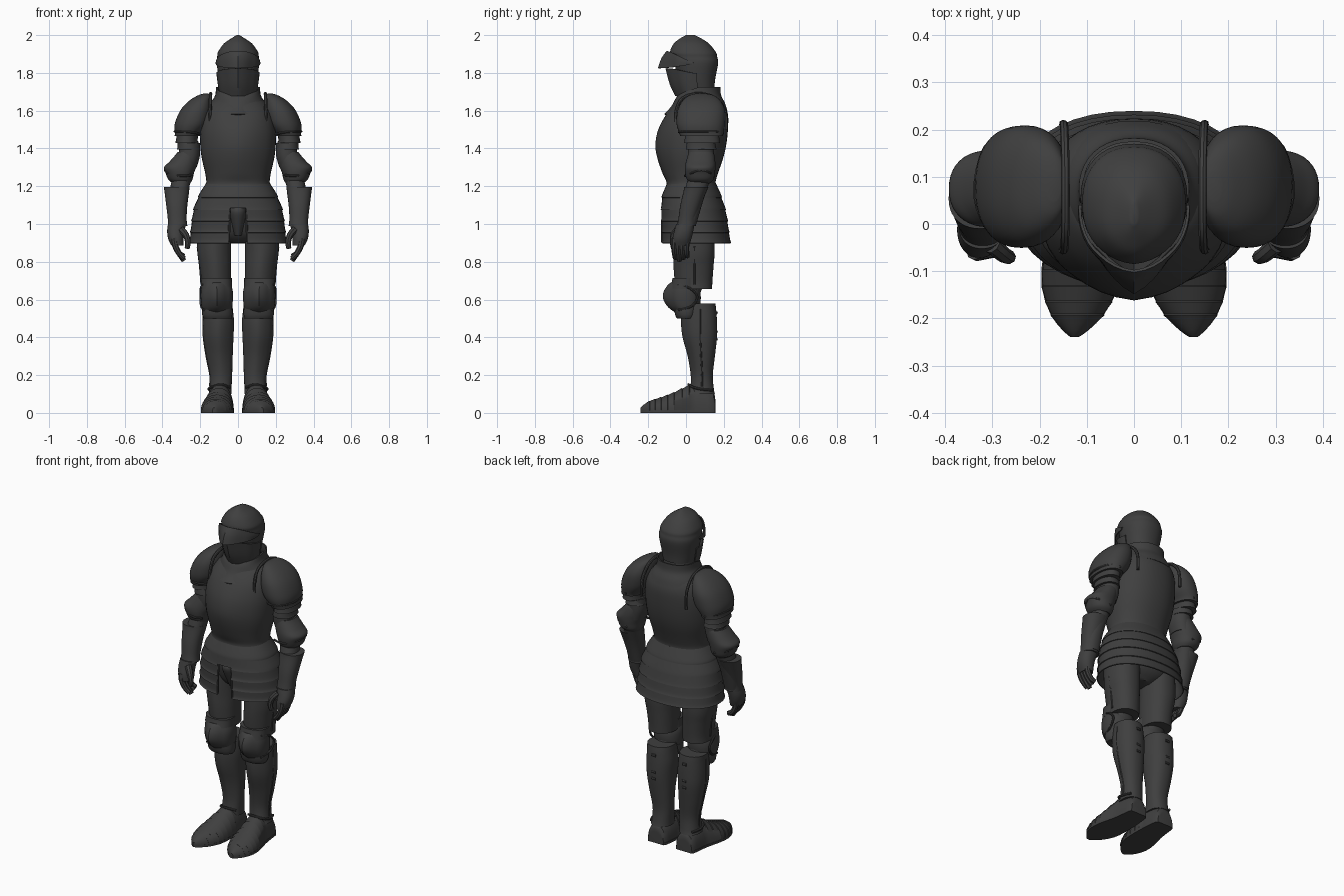
import bpy, bmesh, math

steel = bpy.data.materials.new("dark steel")
steel.diffuse_color = (0.05, 0.05, 0.05, 1)


def finish(ob, mirror=False, thick=0, angle=35):
    """Apply modifiers, assign material and shade."""
    bpy.ops.object.select_all(action='DESELECT')
    ob.select_set(True)
    bpy.context.view_layer.objects.active = ob
    bpy.ops.object.convert(target='MESH')
    ob = bpy.context.view_layer.objects.active
    if thick:
        m = ob.modifiers.new("thickness", 'SOLIDIFY')
        m.thickness, m.offset = thick, 0
    if mirror:
        ob.modifiers.new("mirror", 'MIRROR').use_mirror_merge = False
    bpy.ops.object.convert(target='MESH')
    ob = bpy.context.view_layer.objects.active
    ob.data.materials.clear()
    ob.data.materials.append(steel)
    bpy.ops.object.shade_smooth_by_angle(angle=math.radians(angle))
    return ob


def skin(name, loops, mirror=False, thick=0, cut=None):
    """Join point loops into a surface; capped unless it is a thin plate."""
    bm = bmesh.new()
    vs = [[bm.verts.new(p) for p in lp] for lp in loops]
    n = len(vs[0])
    for a, b in zip(vs, vs[1:]):
        for k in range(n):
            bm.faces.new((a[k], a[(k + 1) % n], b[(k + 1) % n], b[k]))
    if not thick:
        bm.faces.new(vs[0])
        bm.faces.new(vs[-1])
    bmesh.ops.recalc_face_normals(bm, faces=bm.faces)
    if cut:
        gone = [f for f in bm.faces if cut(f.calc_center_median())]
        bmesh.ops.delete(bm, geom=gone, context='FACES')
    me = bpy.data.meshes.new(name)
    bm.to_mesh(me)
    bm.free()
    ob = bpy.data.objects.new(name, me)
    bpy.context.collection.objects.link(ob)
    return finish(ob, mirror, thick)


def spline(keys, steps=4):
    """Catmull-Rom interpolation of key tuples."""
    out = []
    for i in range(len(keys) - 1):
        p0, p1, p2, p3 = (keys[max(i - 1, 0)], keys[i], keys[i + 1], keys[min(i + 2, len(keys) - 1)])
        for s in range(steps):
            t = s / steps
            out.append(tuple(b + .5 * t * (c - a + t * (2*a - 5*b + 4*c - d + t * (3*(b - c) + d - a)))
                             for a, b, c, d in zip(p0, p1, p2, p3)))
    return out + [tuple(keys[-1])]


def ring(z, cx, rx, yf, yb, keel=0, tilt=0, n=40, e=.9):
    """Horizontal rounded section with optional front crease and front lift."""
    pts, yc, ry = [], (yf + keel + yb) / 2, (yb - yf - keel) / 2
    for k in range(n):
        c, s = math.cos(2 * math.pi * k / n), math.sin(2 * math.pi * k / n)
        x = cx + rx * math.copysign(abs(c) ** e, c)
        y = yc + ry * math.copysign(abs(s) ** e, s)
        if s < 0:
            y -= keel * max(0, 1 - abs(c) / .6)
        pts.append((x, y, z + tilt * max(0, -s)))
    return pts


def loft(name, keys, steps=4, e=.9, **kw):
    full = [tuple(k) + (0,) * (7 - len(k)) for k in keys]
    return skin(name, [ring(*k, e=e) for k in spline(full, steps)], **kw)


def tube(name, pts, r, mirror=True, radii=0):
    cu = bpy.data.curves.new(name, 'CURVE')
    cu.dimensions, cu.bevel_depth, cu.bevel_resolution = '3D', r, 2
    cu.use_fill_caps = True
    sp = cu.splines.new('POLY')
    path = spline(pts)
    sp.points.add(len(path) - 1)
    for i, p in enumerate(path):
        sp.points[i].co = (*p, 1)
        sp.points[i].radius = 1 - radii * i / len(path)
    ob = bpy.data.objects.new(name, cu)
    bpy.context.collection.objects.link(ob)
    return finish(ob, mirror)


# Helmet: skull with comb, neck, pointed beak over the eye opening, chin guard
loft("helmet_skull", [(1.72, 0, .088, -.02, .15), (1.77, 0, .1, -.045, .155), (1.85, 0, .113, -.06, .17),
                      (1.885, 0, .11, -.072, .165), (1.91, 0, .106, -.085, .158, .008), (1.955, 0, .075, -.065, .122, .008),
                      (1.983, 0, .035, -.03, .08), (2.0, 0, .007, .0, .045)])
loft("neck", [(1.6, 0, .09, -.02, .15), (1.76, 0, .085, -.02, .14)])
loft("visor_beak", [(1.845, 0, .114, -.146, .16, .05, -.02), (1.85, 0, .116, -.128, .16, .035, .025),
                    (1.855, 0, .115, -.1, .168, .012, .06)], thick=.006, cut=lambda c: c.y > .04)
loft("chin_guard", [(1.68, 0, .094, -.055, .13, .02), (1.74, 0, .104, -.083, .14, .025),
                    (1.80, 0, .112, -.106, .15, .03, .024)], thick=.006, cut=lambda c: c.y > .06)

# Collar: tall neck plate flaring to a shallow point
loft("gorget", [(1.60, 0, .165, -.112, .215, .025, -.02), (1.64, 0, .142, -.075, .202, .015, -.02),
                (1.68, 0, .117, -.05, .182, 0, -.015), (1.725, 0, .113, -.035, .178, 0, -.04)], thick=.008)

# Breast and back plates with waist flange
loft("cuirass", [(1.19, 0, .178, -.108, .162), (1.22, 0, .168, -.103, .156), (1.27, 0, .174, -.125, .17, .008),
                 (1.35, 0, .192, -.152, .197, .015), (1.42, 0, .2, -.162, .213, .018),
                 (1.5, 0, .2, -.147, .222, .012), (1.58, 0, .185, -.105, .222), (1.64, 0, .15, -.06, .2),
                 (1.67, 0, .1, -.03, .17)])

# Skirt of overlapping lames, open at the front below the waist
skirt = [(1.215, 0, .166, -.097, .155), (1.145, 0, .203, -.122, .182), (1.08, 0, .229, -.128, .203),
         (1.02, 0, .240, -.128, .215), (.96, 0, .247, -.126, .223), (.905, 0, .252, -.125, .231)]
for i, (a, b) in enumerate(zip(skirt, skirt[1:])):
    z, cx, rx, yf, yb = b
    loft(f"skirt_lame_{i + 1}", [a, (z + .012, cx, rx, yf, yb), (z - .006, cx, rx + .006, yf - .005, yb + .006)],
         thick=.006, cut=lambda c: abs(c.x) < .045 and c.y < 0 and c.z < 1.085)
tube("tasset_edge", [(.045, -.122, 1.085), (.046, -.126, 1.0), (.048, -.126, .905)], .006)
loft("mail_hips", [(.9, 0, .05, 0, .1), (.95, 0, .16, -.05, .15), (1.05, 0, .19, -.08, .17), (1.18, 0, .16, -.08, .15)])
loft("codpiece", [(.94, 0, .02, -.07, .02), (1.0, 0, .035, -.1, .02), (1.06, 0, .046, -.125, .02), (1.085, 0, .04, -.12, .02)])

# Shoulders and arms (left side is mirrored)
loft("pauldron", [(1.465, .268, .068, -.03, .195), (1.48, .264, .07, -.035, .197), (1.53, .244, .091, -.05, .207),
                  (1.6, .222, .084, -.045, .207), (1.65, .2, .062, -.02, .185), (1.68, .178, .036, .015, .15),
                  (1.69, .17, .014, .05, .11)], mirror=True)
tube("shoulder_rim", [(.152, -.055, 1.53), (.148, -.052, 1.6), (.146, -.02, 1.665), (.145, .06, 1.69),
                      (.146, .15, 1.67), (.148, .205, 1.6), (.15, .212, 1.5)], .009)
tube("pauldron_hem", [(.2, 0, 1.475), (.24, -.035, 1.485), (.3, -.02, 1.49), (.335, .06, 1.49), (.315, .16, 1.49),
                      (.26, .197, 1.48)], .006)
loft("arm_lame_upper", [(1.43, .272, .06, -.01, .18), (1.436, .272, .058, -.008, .178), (1.47, .268, .056, -.005, .175)],
     steps=2, mirror=True)
loft("arm_lame_lower", [(1.395, .262, .062, 0, .162), (1.402, .262, .059, 0, .16), (1.44, .265, .054, .005, .152)],
     steps=2, mirror=True)
loft("upper_arm", [(1.3, .275, .056, .015, .145), (1.36, .258, .056, .01, .148), (1.43, .255, .055, .01, .15)], mirror=True)
loft("elbow_guard", [(1.215, .298, .045, .02, .125), (1.235, .305, .064, .005, .145), (1.27, .308, .075, -.005, .153),
                     (1.3, .307, .085, -.006, .156), (1.33, .29, .073, 0, .155), (1.365, .272, .06, .01, .15),
                     (1.38, .266, .055, .015, .145)], mirror=True)
tube("elbow_rim", [(.24, 0, 1.26), (.3, -.004, 1.255), (.37, .03, 1.27), (.385, .08, 1.285), (.36, .13, 1.27),
                   (.29, .148, 1.25)], .006)
loft("forearm", [(1.0, .32, .045, -.035, .055), (1.12, .318, .05, -.02, .09), (1.24, .3, .05, .01, .13)], mirror=True)
loft("gauntlet_cuff", [(.99, .32, .052, -.048, .052), (1.03, .322, .05, -.04, .056), (1.1, .324, .056, -.03, .08),
                       (1.17, .324, .065, -.014, .108), (1.195, .325, .068, -.01, .118)], mirror=True)
loft("hand", [(.885, .32, .032, -.07, .016), (.92, .329, .04, -.072, .028), (.96, .33, .045, -.063, .038),
              (1.0, .322, .049, -.052, .045)], mirror=True)
for i in range(4):
    y = -.058 + .021 * i
    tube(f"finger_{i + 1}", [(.338, y, .925), (.332, y - .004, .885), (.312, y - .002, .845),
                             (.286, y + .002, .806 + .012 * abs(i - 1))], .018, radii=.3)
tube("thumb", [(.3, -.045, .97), (.275, -.066, .94), (.265, -.07, .9), (.27, -.066, .87)], .019, radii=.35)

# Legs
loft("thigh", [(.655, .115, .078, -.05, .138, .006), (.7, .115, .079, -.06, .14, .008),
               (.78, .12, .084, -.066, .146, .01), (.86, .126, .09, -.066, .152, .01), (1.0, .125, .09, -.06, .15)], mirror=True)
tube("thigh_seam", [(.194, .045, .68), (.202, .045, .78), (.214, .045, .88)], .005)
loft("knee_joint", [(.5, .108, .06, 0, .11), (.58, .11, .06, -.03, .078), (.64, .11, .062, -.03, .078), (.7, .113, .062, -.03, .11)],
     mirror=True)
loft("knee_lame_top", [(.655, .114, .082, -.085, .07), (.7, .115, .082, -.074, .07), (.715, .115, .083, -.072, .07)],
     steps=2, mirror=True)
loft("knee_guard", [(.535, .112, .07, -.062, .05, .01), (.56, .112, .08, -.095, .07, .02), (.6, .112, .085, -.12, .078, .03),
                    (.64, .112, .085, -.119, .075, .03), (.675, .113, .078, -.098, .06, .02), (.69, .113, .07, -.08, .05, .01)],
     mirror=True)
tube("knee_wing", [(.183, -.045, .68), (.197, .02, .66), (.198, .06, .615), (.195, .03, .565), (.18, -.04, .545)], .006)
loft("knee_lame_bottom", [(.5, .108, .072, -.048, .05), (.52, .11, .08, -.058, .06), (.56, .111, .08, -.065, .07)],
     steps=2, mirror=True)
loft("greave", [(.1, .095, .061, .016, .153), (.13, .092, .058, .023, .147), (.2, .09, .059, .025, .142, .006),
                (.3, .098, .07, .009, .153, .01), (.4, .104, .08, -.018, .164, .012), (.48, .104, .083, -.026, .164, .012),
                (.545, .106, .079, -.018, .16, .006), (.58, .108, .076, -.0, .155)], mirror=True)
tube("greave_seam", [(.149, .085, .14), (.147, .085, .2), (.167, .08, .3), (.183, .075, .42), (.183, .075, .55)], .005)
for i, z in enumerate((.39, .43, .53)):
    tube(f"greave_buckle_{i + 1}", [(.09, .16, z), (.115, .16, z)], .009)

# Feet: stepped plates lengthwise, flat sole
keys = spline([(.155, .095, .045, .07), (.145, .094, .058, .11), (.08, .094, .066, .145), (.02, .097, .072, .145),
               (-.06, .107, .082, .108), (-.13, .114, .08, .082), (-.19, .12, .056, .063), (-.225, .124, .027, .043),
               (-.24, .126, .008, .028)], 2)
loops = []
for i, (y, cx, rx, h) in enumerate(keys):
    for dy, s in ((0, 1), (-.003, 1.03)) if 5 < i < 13 else ((0, 1),):
        loops.append([(cx + rx * s * math.cos(math.pi * k / 20), y + dy,
                       .012 + (h * s - .012) * math.sin(math.pi * k / 20) ** .9) for k in range(21)])
skin("foot_plates", loops, mirror=True)
soles = [[(cx + rx * 1.03 * sx, y, z) for sx, z in ((-1, 0), (1, 0), (1, .014), (-1, .014))] for y, cx, rx, h in keys]
skin("sole", soles, mirror=True)
tube("ankle_rim", [(.042, .04, .135), (.09, .014, .15), (.143, .04, .135), (.155, .085, .125), (.138, .138, .12)], .007)
